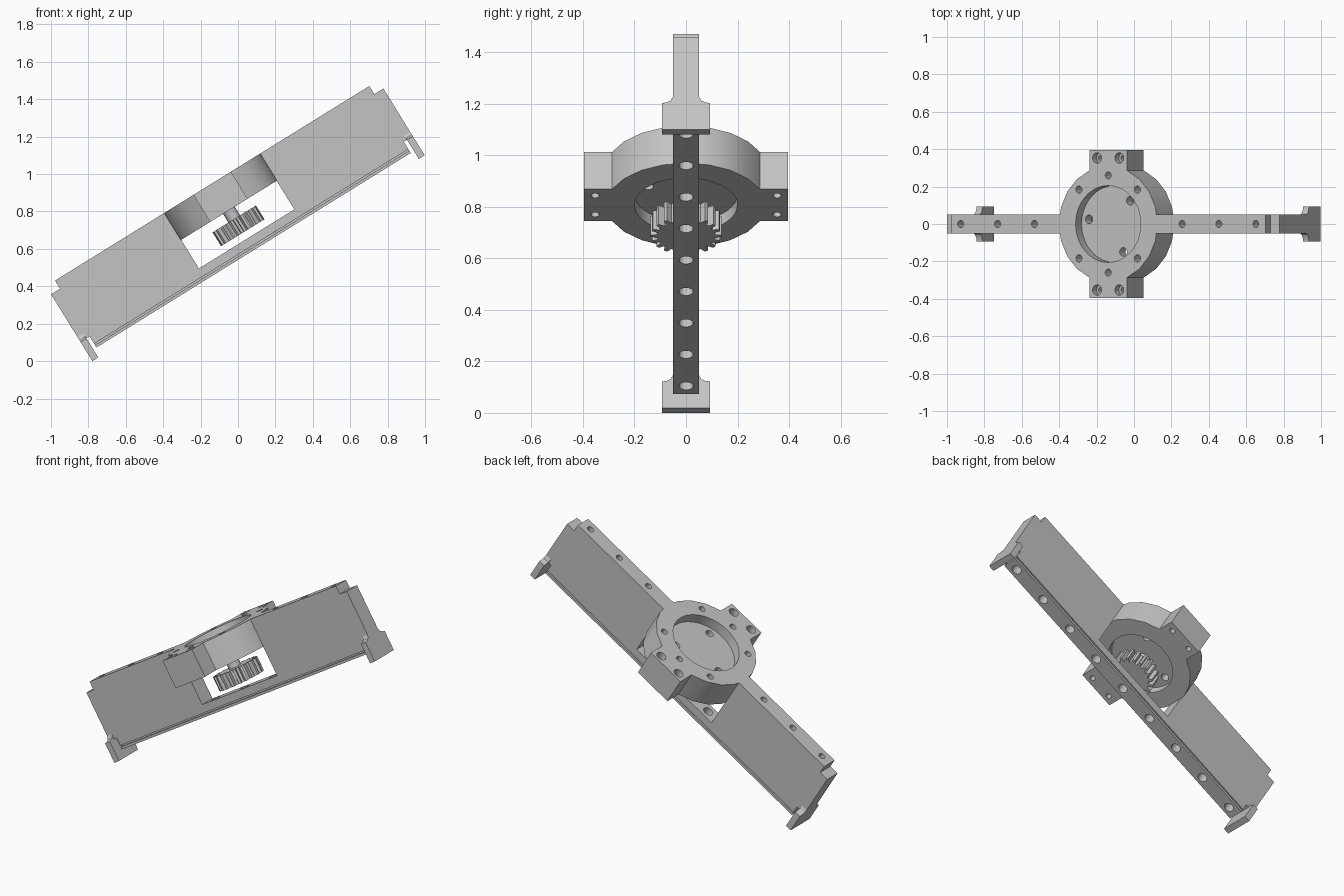
import bpy, bmesh
from math import sin, cos, pi, radians, acos
from mathutils import Matrix

cube = bpy.data.objects.get("Cube")
if cube:
    bpy.data.objects.remove(cube)

# Whole assembly lies on a slope: local x runs along it, local z is its normal
TILT = Matrix.Rotation(-radians(31.76), 4, 'Y') @ Matrix.Translation((0.383, 0, 0))

grey = bpy.data.materials.new("light_grey")
grey.use_nodes = True
grey.diffuse_color = (0.55, 0.55, 0.55, 1)
grey.node_tree.nodes["Principled BSDF"].inputs["Base Color"].default_value = (0.55, 0.55, 0.55, 1)

PLACE = {'x': lambda p, q, t: (t, p, q),
         'y': lambda p, q, t: (p, t, q),
         'z': lambda p, q, t: (p, q, t)}


def add_prism(bm, pts, lo, hi, axis='z'):
    """Extrude a closed profile along an axis."""
    rings = [[bm.verts.new(PLACE[axis](p, q, t)) for p, q in pts] for t in (lo, hi)]
    n = len(pts)
    faces = [bm.faces.new(rings[0]), bm.faces.new(rings[1])]
    for i in range(n):
        j = (i + 1) % n
        faces.append(bm.faces.new((rings[0][i], rings[0][j], rings[1][j], rings[1][i])))
    bmesh.ops.recalc_face_normals(bm, faces=faces)


def arc(r, start, end, steps, cx=0, cy=0):
    return [(cx + r * cos(start + (end - start) * i / steps),
             cy + r * sin(start + (end - start) * i / steps)) for i in range(steps + 1)]


def circle(r, cx=0, cy=0, n=24):
    return arc(r, 0, 2 * pi, n, cx, cy)[:-1]


def to_object(name, prisms):
    bm = bmesh.new()
    for prism in prisms:
        add_prism(bm, *prism)
    mesh = bpy.data.meshes.new(name)
    bm.to_mesh(mesh)
    bm.free()
    obj = bpy.data.objects.new(name, mesh)
    bpy.context.collection.objects.link(obj)
    return obj


def part(name, prism, cuts=()):
    """Make a part, drill its holes, smooth it and set it on the slope."""
    obj = to_object(name, [prism])
    if cuts:
        cutter = to_object("cutter", cuts)
        cutter.hide_render = True
        mod = obj.modifiers.new("holes", 'BOOLEAN')
        mod.operation = 'DIFFERENCE'
        mod.solver = 'EXACT'
        mod.use_self = True
        mod.object = cutter
        graph = bpy.context.evaluated_depsgraph_get()
        drilled = bpy.data.meshes.new_from_object(obj.evaluated_get(graph))
        obj.modifiers.clear()
        obj.data = drilled
        bpy.data.objects.remove(cutter)
    obj.data.materials.clear()
    obj.data.materials.append(grey)
    obj.data.transform(TILT)
    bpy.ops.object.select_all(action='DESELECT')
    obj.select_set(True)
    bpy.context.view_layer.objects.active = obj
    bpy.ops.object.shade_smooth_by_angle(angle=radians(30))
    return obj


TOP, RAIL_TOP, PITCH = 0.881, 0.531, 0.232

# Side panels with stepped outer end, and flared end feet
half_foot = [(0.093, 0.41), (0.093, 0.53), (0.075, 0.533), (0.06, 0.541), (0.05, 0.56)]
foot_profile = half_foot + [(-y, z) for y, z in reversed(half_foot)]
for s, side in ((1, "left"), (-1, "right")):
    profile = [(0.30, RAIL_TOP), (1.045, RAIL_TOP), (1.045, 0.83),
               (0.988, 0.83), (0.988, TOP), (0.30, TOP)]
    holes = [(circle(0.019, s * k * PITCH), 0.80, 0.95) for k in (2, 3, 4)]
    part(side + "_panel", ([(s * u, w) for u, w in profile], -0.05, 0.05, 'y'), holes)
    part(side + "_foot", (foot_profile, s * 1.008, s * 1.045, 'x'))

# Grooved bottom rail with a row of holes
half_rail = [(0.05, 0.46), (0.05, 0.475), (0.038, 0.475), (0.038, 0.484),
             (0.05, 0.484), (0.05, RAIL_TOP)]
rail_profile = half_rail + [(-y, z) for y, z in reversed(half_rail)]
part("bottom_rail", (rail_profile, -0.988, 0.988, 'x'),
     [(circle(0.028, k * PITCH), 0.40, 0.60) for k in range(-4, 5)])

# Round motor mount with two square lugs
R, LUG, LUG_Y, BASE = 0.31, 0.118, 0.395, 0.711
a = acos(LUG / R)
outline = (arc(R, -a, a, 8) + [(LUG, LUG_Y), (-LUG, LUG_Y)]
           + arc(R, pi - a, pi + a, 8) + [(-LUG, -LUG_Y), (LUG, -LUG_Y)])
cuts = [(circle(0.205, n=40), 0.82, 0.95), (circle(0.20, n=40), 0.65, 0.76)]
for deg in (45, 90, 135, 225, 270, 315):
    t = radians(deg)
    cuts.append((circle(0.019, 0.26 * cos(t), 0.26 * sin(t)), 0.82, 0.95))
for deg in (171, 51, -69):
    t = radians(deg)
    cuts.append((circle(0.023, 0.16 * cos(t), 0.16 * sin(t)), 0.74, 0.84))
for u in (-0.07, 0.07):
    for y in (-0.353, 0.353):
        cuts.append((circle(0.028, u, y), 0.84, 0.95))
        cuts.append((circle(0.016, u, y), 0.65, 0.86))
part("motor_mount", (outline, BASE, TOP), cuts)

# Pinion gear and its shaft
TEETH = 20
gear = []
for i in range(TEETH):
    for frac, r in ((-0.3, 0.112), (-0.17, 0.137), (0.17, 0.137), (0.3, 0.112)):
        t = 2 * pi * (i + frac) / TEETH
        gear.append((r * cos(t), r * sin(t)))
part("pinion_gear", (gear, 0.57, 0.657))
part("gear_shaft", (circle(0.037), 0.65, 0.77))
